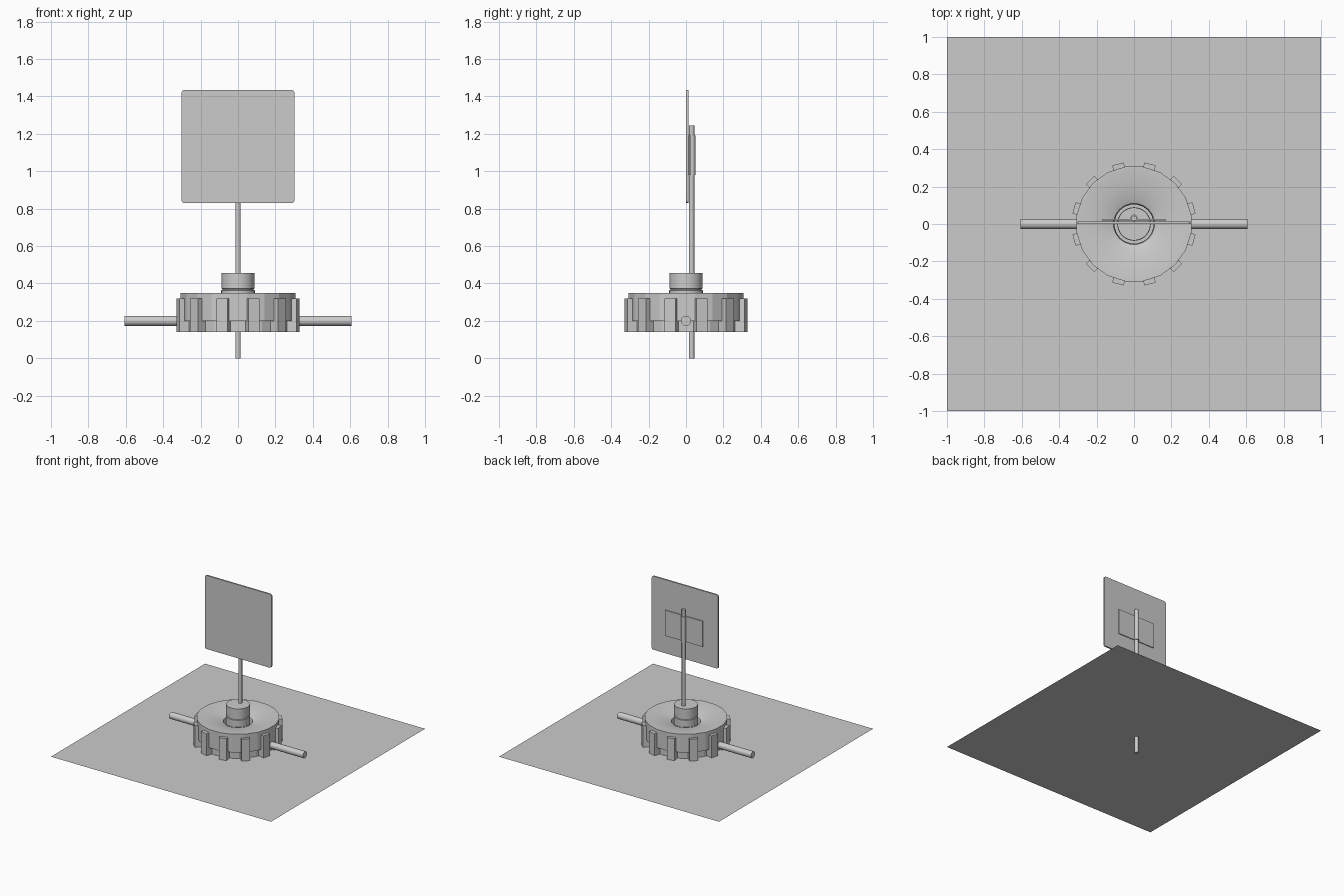
import bpy, bmesh
from math import radians, cos, sin, pi

if "Cube" in bpy.data.objects:
    bpy.data.objects.remove(bpy.data.objects["Cube"])


def finish(name, bm, smooth=None):
    bmesh.ops.recalc_face_normals(bm, faces=bm.faces[:])
    me = bpy.data.meshes.new(name)
    bm.to_mesh(me)
    bm.free()
    ob = bpy.data.objects.new(name, me)
    bpy.context.collection.objects.link(ob)
    if smooth:
        bpy.ops.object.select_all(action='DESELECT')
        ob.select_set(True)
        bpy.context.view_layer.objects.active = ob
        bpy.ops.object.shade_smooth_by_angle(angle=radians(smooth))
    return ob


def lathe(name, profile, sides, loc=(0, 0, 0), smooth=35, phase=0.0, closed=False):
    """Revolve (radius, height) points about z; open profiles get end caps."""
    bm = bmesh.new()
    rings = []
    for r, z in profile:
        rings.append([bm.verts.new((r * cos(phase + 2 * pi * i / sides),
                                    r * sin(phase + 2 * pi * i / sides), z))
                      for i in range(sides)])
    pairs = list(zip(rings, rings[1:]))
    if closed:
        pairs.append((rings[-1], rings[0]))
    for a, b in pairs:
        for i in range(sides):
            j = (i + 1) % sides
            bm.faces.new((a[i], a[j], b[j], b[i]))
    if not closed:
        bm.faces.new(rings[0])
        bm.faces.new(rings[-1])
    ob = finish(name, bm, smooth)
    ob.location = loc
    return ob


def slab(name, outline, y0, y1, smooth=None):
    """Extrude an (x, z) outline along y."""
    bm = bmesh.new()
    a = [bm.verts.new((x, y0, z)) for x, z in outline]
    b = [bm.verts.new((x, y1, z)) for x, z in outline]
    bm.faces.new(a)
    bm.faces.new(b)
    for i in range(len(a)):
        j = (i + 1) % len(a)
        bm.faces.new((a[i], a[j], b[j], b[i]))
    return finish(name, bm, smooth)


# Flat ground sheet just under the wheel
bm = bmesh.new()
bmesh.ops.create_grid(bm, x_segments=1, y_segments=1, size=1.0)
bmesh.ops.translate(bm, verts=bm.verts[:], vec=(0, 0, 0.137))
finish("base_sheet", bm)

# Tyre: stepped outside, dished top, open middle
lathe("tyre", [(0.31, 0.20), (0.31, 0.35), (0.29, 0.35), (0.20, 0.338),
               (0.14, 0.327), (0.11, 0.315), (0.105, 0.29), (0.105, 0.14),
               (0.285, 0.14), (0.285, 0.20)],
      20, closed=True, phase=pi / 20, smooth=15)

# Tread lugs
bm = bmesh.new()
for k in range(12):
    a = radians(15 + 30 * k)
    c, s = cos(a), sin(a)
    pts = [(0.27, -0.034), (0.332, -0.031), (0.332, 0.031), (0.27, 0.034)]
    rings = [[bm.verts.new((u * c - v * s, u * s + v * c, z)) for u, v in pts]
             for z in (0.14, 0.32)]
    bm.faces.new(rings[0])
    bm.faces.new(rings[1])
    for i in range(4):
        j = (i + 1) % 4
        bm.faces.new((rings[0][i], rings[0][j], rings[1][j], rings[1][i]))
finish("tread_lugs", bm)

# Hub with a groove and raised cap
lathe("hub", [(0.09, 0.14), (0.09, 0.363), (0.083, 0.365), (0.083, 0.371),
              (0.088, 0.373), (0.088, 0.455)], 32)
lathe("hub_floor", [(0.107, 0.23), (0.107, 0.25)], 32)

# Axle bar through the wheel
axle = lathe("axle", [(0.027, -0.608), (0.027, 0.608)], 24, loc=(0, 0, 0.20))
axle.rotation_euler = (0, pi / 2, 0)

# Upright pole
lathe("pole", [(0.0145, 0.0), (0.0145, 1.245)], 24, loc=(0, 0.03, 0))

# Sign panel with rounded corners
outline = []
r = 0.016
for q, (sx, sz) in enumerate([(1, 1), (-1, 1), (-1, -1), (1, -1)]):
    for i in range(5):
        a = (q + i / 4) * pi / 2
        outline.append((sx * (0.302 - r) + r * cos(a),
                        1.132 + sz * (0.302 - r) + r * sin(a)))
slab("sign_panel", outline, 0.001, 0.014, smooth=35)

# Mounting plate and pole sleeve behind the panel
slab("mounting_plate", [(-0.17, 0.98), (0.17, 0.98), (0.17, 1.19), (-0.17, 1.19)],
     0.020, 0.027)
lathe("pole_sleeve", [(0.018, 0.98), (0.018, 1.19)], 24, loc=(0, 0.032, 0))
